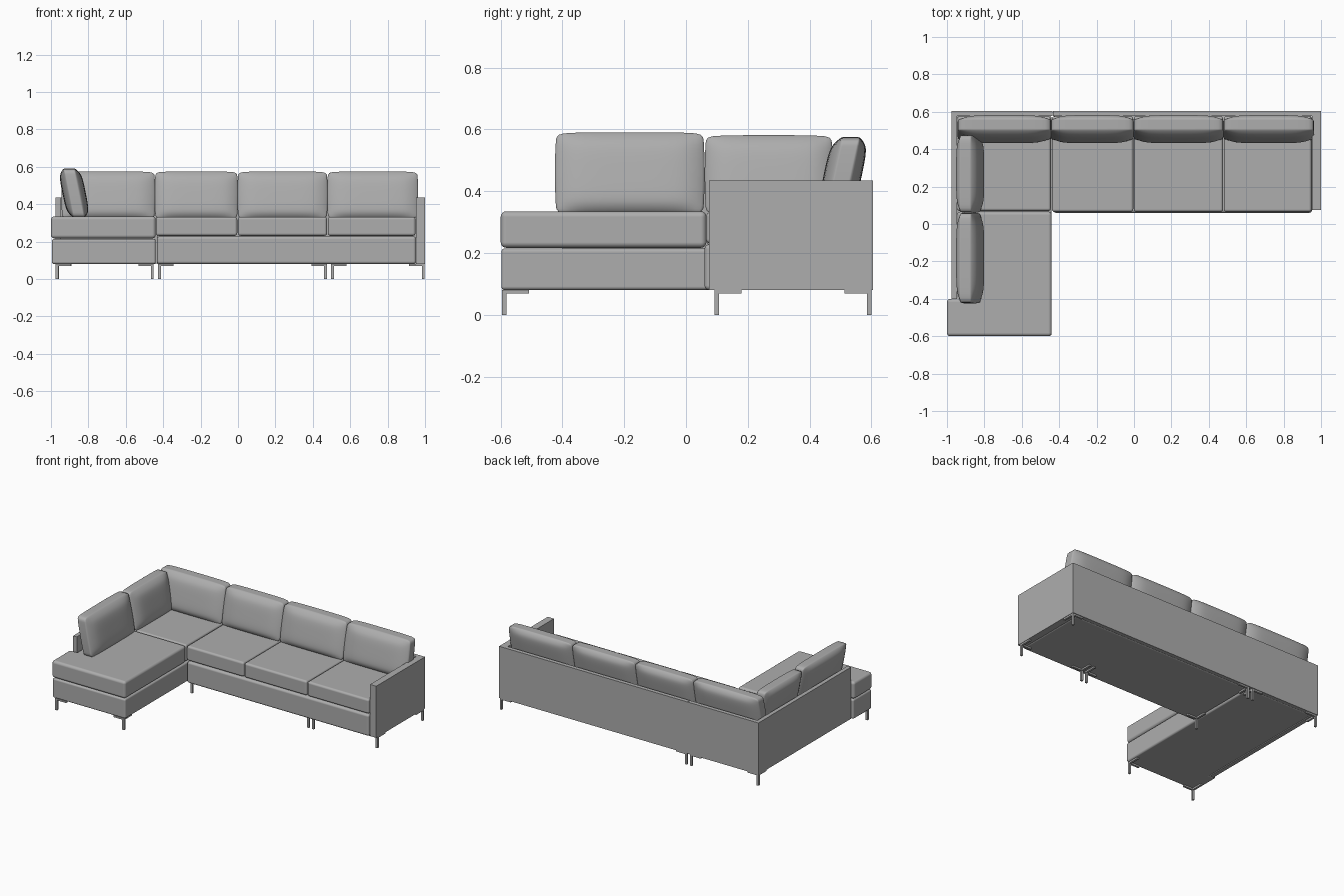
import bpy, bmesh
from mathutils import Vector

if "Cube" in bpy.data.objects:
    bpy.data.objects.remove(bpy.data.objects["Cube"])

fabric = bpy.data.materials.new("grey_fabric")
fabric.diffuse_color = (0.42, 0.42, 0.42, 1)
fabric.use_nodes = True
fabric.node_tree.nodes["Principled BSDF"].inputs["Base Color"].default_value = fabric.diffuse_color


def add_object(name, bm, smooth=True):
    bmesh.ops.recalc_face_normals(bm, faces=bm.faces)
    mesh = bpy.data.meshes.new(name)
    bm.to_mesh(mesh)
    bm.free()
    mesh.materials.append(fabric)
    ob = bpy.data.objects.new(name, mesh)
    bpy.context.collection.objects.link(ob)
    if smooth:
        for p in mesh.polygons:
            p.use_smooth = True
    return ob


def slab(name, outline, z0, z1, bevel=0.0):
    """Extrude a plan outline from z0 to z1 and round its edges."""
    bm = bmesh.new()
    face = bm.faces.new([bm.verts.new((x, y, z0)) for x, y in outline])
    new = bmesh.ops.extrude_face_region(bm, geom=[face])["geom"]
    bmesh.ops.translate(bm, vec=(0, 0, z1 - z0),
                        verts=[g for g in new if isinstance(g, bmesh.types.BMVert)])
    ob = add_object(name, bm, bevel > 0)
    if bevel:
        mod = ob.modifiers.new("rounding", "BEVEL")
        mod.width, mod.segments = bevel, 4
        mod.harden_normals = True
    return ob


def rect(x0, x1, y0, y1):
    return [(x0, y0), (x1, y0), (x1, y1), (x0, y1)]


def pillow(name, length, height, half, centre, lean, along_y=False):
    """Soft back cushion: thick in the middle, thin at its ends, leaning back."""
    bm = bmesh.new()
    bmesh.ops.create_cube(bm, size=2)
    bmesh.ops.subdivide_edges(bm, edges=bm.edges[:], cuts=9, use_grid_fill=True)
    for v in bm.verts:
        u, t, w = v.co
        puff = 0.5 + 0.5 * ((1 - u ** 4) * (1 - w ** 4)) ** 0.5
        a = u * length / 2 * (1 - 0.02 * w * w)
        b = t * half * puff + lean * w
        c = w * height / 2 * (1 - 0.035 * u ** 4)
        if w < 0:
            c = w * height / 2
        v.co = Vector((-b, a, c) if along_y else (a, b, c)) + Vector(centre)
    ob = add_object(name, bm)
    mod = ob.modifiers.new("softening", "SUBSURF")
    mod.levels = mod.render_levels = 1


# Upholstered bases
chaise_plan = [(-0.995, -0.598), (-0.44, -0.598), (-0.44, 0.578), (-0.948, 0.578),
               (-0.948, -0.4), (-0.995, -0.4)]
slab("chaise_base", chaise_plan, 0.08, 0.215, 0.012)
slab("main_base", rect(-0.433, 0.952, 0.06, 0.578), 0.08, 0.228, 0.015)

# Back panels and arms
slab("main_back", rect(-0.434, 1.0, 0.577, 0.605), 0.08, 0.435)
slab("chaise_back", rect(-0.975, -0.436, 0.577, 0.605), 0.08, 0.435)
slab("left_arm", rect(-0.975, -0.947, -0.4, 0.577), 0.08, 0.435)
slab("right_arm", rect(0.953, 1.0, 0.075, 0.577), 0.08, 0.435)

# Seat cushions
chaise_seat = [(-1.0, -0.6), (-0.44, -0.6), (-0.44, 0.066), (-0.946, 0.066),
               (-0.946, -0.4), (-1.0, -0.4)]
slab("chaise_seat", chaise_seat, 0.217, 0.335, 0.018)
slab("corner_seat", rect(-0.946, -0.445, 0.07, 0.576), 0.217, 0.333, 0.014)
seams = [-0.441, -0.002, 0.478, 0.951]
for i in range(3):
    slab(f"seat_cushion_{i + 1}",
         rect(seams[i] + 0.002, seams[i + 1] - 0.002, 0.065, 0.576), 0.231, 0.332, 0.014)

# Back cushions along the rear
edges = [-0.943, -0.444, -0.002, 0.478, 0.962]
for i in range(4):
    x0, x1 = edges[i], edges[i + 1]
    pillow(f"back_cushion_{i + 1}", x1 - x0 + 0.003, 0.25, 0.062,
           ((x0 + x1) / 2, 0.507, 0.45), 0.026)

# Back cushions along the left arm
pillow("side_cushion_front", 0.485, 0.262, 0.062, (-0.876, -0.182, 0.46), 0.026, True)
pillow("side_cushion_rear", 0.415, 0.253, 0.062, (-0.876, 0.268, 0.455), 0.026, True)

# Corner legs: a slim post with two flat brackets; sx, sy point inward
legs = [(-0.968, -0.588, 1, 1), (-0.458, -0.588, -1, 1),
        (-0.965, 0.593, 1, -1), (-0.458, 0.593, -1, -1),
        (-0.42, 0.1, 1, 1), (-0.42, 0.593, 1, -1),
        (0.468, 0.1, -1, 1), (0.505, 0.1, 1, 1),
        (0.99, 0.1, -1, 1), (0.99, 0.593, -1, -1)]
for i, (x, y, sx, sy) in enumerate(legs, 1):
    h = 0.007
    slab(f"leg_post_{i}", rect(x - h, x + h, y - h, y + h), 0, 0.08)
    xa, xb = sorted((x + sx * h, x + sx * 0.075))
    slab(f"leg_bracket_across_{i}", rect(xa, xb, y - h, y + h), 0.069, 0.08)
    ya, yb = sorted((y + sy * h, y + sy * 0.08))
    slab(f"leg_bracket_deep_{i}", rect(x - h, x + h, ya, yb), 0.069, 0.08)
